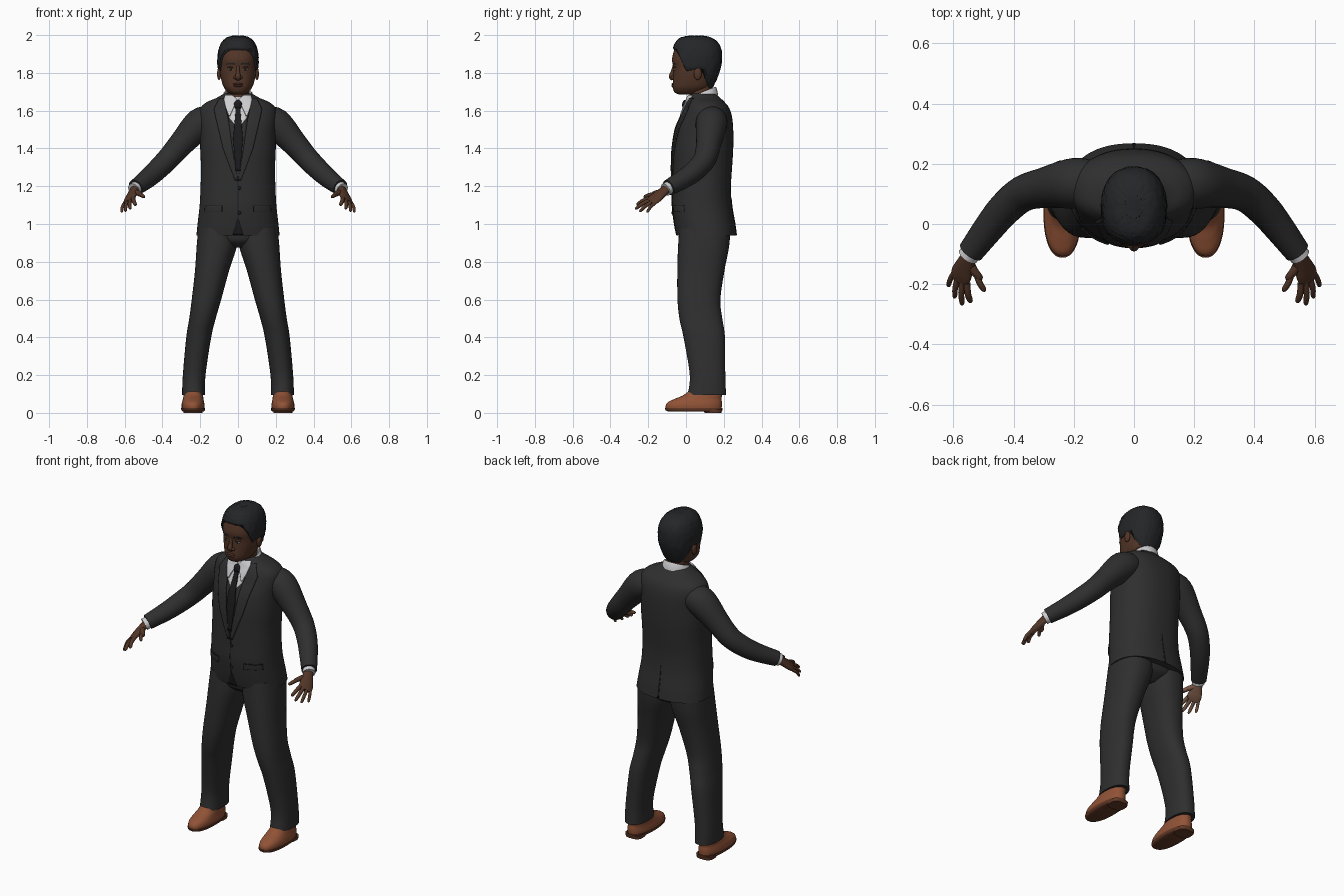
import bpy, bmesh, math, random
from mathutils import Vector

random.seed(4)
if "Cube" in bpy.data.objects:
    bpy.data.objects.remove(bpy.data.objects["Cube"], do_unlink=True)


def material(name, r, g, b):
    m = bpy.data.materials.new(name)
    m.use_nodes = True
    m.diffuse_color = (r, g, b, 1)
    bsdf = m.node_tree.nodes["Principled BSDF"]
    bsdf.inputs["Base Color"].default_value = (r, g, b, 1)
    bsdf.inputs["Roughness"].default_value = 0.8
    return m


SUIT = material("charcoal cloth", .028, .028, .029)
DARK = material("black cloth", .011, .011, .012)
SKIN = material("brown skin", .085, .036, .02)
PALM = material("light palm", .19, .095, .06)
HAIR = material("black hair", .018, .019, .021)
SHIRT = material("white cotton", .62, .62, .64)
LEATHER = material("tan leather", .28, .085, .037)
SOLE = material("brown sole", .12, .04, .02)
LIPS = material("lips", .11, .04, .03)
EYE = material("eye white", .4, .34, .31)


def spline(rows, steps=6):
    """Smooth curve through rows of numbers."""
    out = []
    for i in range(len(rows) - 1):
        a, b, c, d = (rows[max(i - 1, 0)], rows[i], rows[i + 1], rows[min(i + 2, len(rows) - 1)])
        for k in range(steps):
            t = k / steps
            out.append(tuple(q + .5 * t * (r - p + t * (2*p - 5*q + 4*r - s + t * (3*(q - r) + s - p)))
                             for p, q, r, s in zip(a, b, c, d)))
    return out + [tuple(rows[-1])]


def make(name, grid, mat, closed=True, mirror=False, out=None, rule=None):
    """Skin a list of point rows; closed rows get capped ends."""
    bm = bmesh.new()
    vs = [[bm.verts.new(p) for p in row] for row in grid]
    n = len(vs[0])
    for lo, hi in zip(vs, vs[1:]):
        for i in range(n if closed else n - 1):
            j = (i + 1) % n
            bm.faces.new((lo[i], lo[j], hi[j], hi[i]))
    if closed:
        bm.faces.new(vs[0])
        bm.faces.new(vs[-1])
    bmesh.ops.recalc_face_normals(bm, faces=bm.faces)
    bm.normal_update()
    if out and sum(f.normal.dot(out) for f in bm.faces) < 0:
        bmesh.ops.reverse_faces(bm, faces=bm.faces)
    mesh = bpy.data.meshes.new(name)
    mesh.materials.append(mat)
    if rule:
        mesh.materials.append(PALM)
        for f in bm.faces:
            f.material_index = int(rule(f))
    bm.to_mesh(mesh)
    bm.free()
    mesh.shade_smooth()
    mesh.set_sharp_from_angle(angle=math.radians(45))
    ob = bpy.data.objects.new(name, mesh)
    bpy.context.scene.collection.objects.link(ob)
    if mirror:
        ob.modifiers.new("mirror", 'MIRROR').use_mirror_merge = False
    return ob


def spow(v, e):
    return math.copysign(abs(v) ** e, v)


def point(row, a, p=2.3):
    """Point on a horizontal section (z, front y, back y, half width, centre x); angle 0 is the front."""
    z, yf, yb, rx = row[:4]
    x = row[4] if len(row) > 4 else 0
    return Vector((x + rx * spow(math.sin(a), 2 / p), (yf + yb) / 2 - (yb - yf) / 2 * spow(math.cos(a), 2 / p), z))


def body(name, rows, mat, mirror=False, n=40, steps=6, p=2.3):
    return make(name, [[point(r, math.tau * i / n, p) for i in range(n)] for r in spline(rows, steps)],
                mat, mirror=mirror)


def section(rows, z):
    """Section of a body at height z."""
    dense = spline(rows)
    for a, b in zip(dense, dense[1:]):
        if z <= b[0]:
            t = max(0, (z - a[0]) / (b[0] - a[0]))
            return [u + (v - u) * t for u, v in zip(a, b)]
    return dense[-1]


def surface_y(rows, x, z, side=-1, p=2.3):
    _, yf, yb, rx = section(rows, z)
    k = min(abs(x / rx), .97)
    return (yf + yb) / 2 + side * (yb - yf) / 2 * (1 - k ** p) ** (1 / p)


def strip(name, base, rows, mat, off=.005, mirror=False, side=-1, cols=8):
    """Thin plate laid on a body; rows are (z, x start, x end)."""
    grid = []
    for a, b in zip(rows, rows[1:]):
        for k in range(9):
            z, x0, x1 = (u + (v - u) * k / 8 for u, v in zip(a, b))
            if k < 8 or b is rows[-1]:
                xs = [x0 + (x1 - x0) * i / cols for i in range(cols + 1)]
                grid.append([(x, surface_y(base, x, z, side) + side * off, z) for x in xs])
    ob = make(name, grid, mat, closed=False, mirror=mirror, out=Vector((0, side, 0)))
    mod = ob.modifiers.new("thickness", 'SOLIDIFY')
    mod.thickness, mod.offset = .008, -1
    return ob


def tube(name, rows, mat, hint=(0, 0, 1), n=20, mirror=True, rule=None, steps=5):
    """Limb through rows of (x, y, z, width radius, depth radius)."""
    dense = spline(rows, steps)
    pts = [Vector(r[:3]) for r in dense]
    grid = []
    for i, r in enumerate(dense):
        t = (pts[min(i + 1, len(pts) - 1)] - pts[max(i - 1, 0)]).normalized()
        u = (Vector(hint) - t * t.dot(Vector(hint))).normalized()
        v = t.cross(u)
        grid.append([pts[i] + u * r[3] * math.cos(a) + v * r[4] * math.sin(a)
                     for a in (math.tau * k / n for k in range(n))])
    return make(name, grid, mat, mirror=mirror, rule=rule)


def ball(name, loc, size, mat, mirror=False):
    rows = [(loc[2] + size[2] * math.sin(a), loc[1] - size[1] * math.cos(a), loc[1] + size[1] * math.cos(a),
             size[0] * math.cos(a), loc[0]) for a in (math.pi * (k / 12 - .5) * .98 for k in range(13))]
    return body(name, rows, mat, mirror, n=18, steps=1, p=2)


# Jacket
JACKET = [(.94, -.05, .268, .22), (1.0, -.062, .26, .214), (1.1, -.074, .243, .203), (1.2, -.072, .238, .198),
          (1.3, -.07, .244, .196), (1.4, -.066, .25, .2), (1.5, -.05, .25, .2), (1.57, -.022, .243, .206),
          (1.615, -.005, .228, .198), (1.645, .008, .205, .165), (1.667, .015, .182, .115), (1.69, .025, .16, .075)]
body("jacket", JACKET, SUIT, n=56)
strip("waistcoat", JACKET, [(1.56, -.05, .05), (1.4, -.035, .035), (1.24, -.003, .003)], SUIT, .002)
strip("shirt_front", JACKET, [(1.67, -.07, .07), (1.56, -.046, .046), (1.53, -.02, .02)], SHIRT, .005)
strip("lapel", JACKET, [(1.668, .074, .098), (1.61, .064, .128), (1.56, .052, .118), (1.4, .03, .08),
                        (1.23, 0, .016)], SUIT, .009, mirror=True)
strip("tie", JACKET, [(1.652, -.018, .018), (1.6, -.013, .013), (1.45, -.026, .026), (1.28, -.012, .012)], DARK, .011)
ball("tie_knot", (0, surface_y(JACKET, 0, 1.63) - .008, 1.63), (.022, .014, .026), DARK)
strip("front_opening", JACKET, [(1.23, -.002, .002), (1.03, -.002, .002), (.942, -.028, .028)], DARK, .002)
strip("back_vent", JACKET, [(1.13, -.002, .002), (.942, -.005, .005)], DARK, .002, side=1)
strip("pocket_flap", JACKET, [(1.095, .085, .175), (1.065, .085, .178)], SUIT, .006, mirror=True)
strip("pocket_seam", JACKET, [(1.099, .085, .176), (1.095, .085, .176)], DARK, .004, mirror=True)
for z in (1.06, 1.19):
    ball("button", (.008, surface_y(JACKET, .008, z) - .002, z), (.009, .005, .009), DARK)

# Sleeves and cuffs
tube("sleeve", [(.13, .135, 1.55, .07, .075), (.2, .135, 1.53, .084, .084), (.30, .12, 1.425, .067, .067),
                (.37, .1, 1.345, .06, .06), (.43, .05, 1.285, .056, .056), (.48, -.01, 1.24, .051, .051),
                (.542, -.092, 1.193, .043, .043)], SUIT, n=28)
tube("shirt_cuff", [(.53, -.078, 1.2, .034, .034), (.552, -.108, 1.182, .035, .035)], SHIRT)

# Hands
SPREAD = Vector((.74, .56, -.4))
INWARD = Vector((-.645, .36, -.7))


def is_palm(face):
    return face.normal.dot(INWARD) > .45


def finger(name, base, tip, r):
    a, b = Vector(base), Vector(tip)
    mid = a.lerp(b, .5) - INWARD * .005
    rows = [(*a, r, r), (*mid, r * .95, r * .95), (*a.lerp(b, .88), r * .8, r * .8), (*b, r * .25, r * .25)]
    tube(name, rows, SKIN, SPREAD, n=12, rule=is_palm)


tube("hand", [(.54, -.092, 1.195, .025, .022), (.558, -.13, 1.163, .032, .02), (.573, -.165, 1.134, .04, .017),
              (.58, -.19, 1.117, .036, .011)], SKIN, SPREAD, rule=is_palm)
knuckles = Vector((.577, -.18, 1.124))
TIPS = {"index": (.543, -.262, 1.1), "middle": (.572, -.27, 1.08), "ring": (.597, -.247, 1.066),
        "little": (.618, -.208, 1.062)}
for i, (word, tip) in enumerate(TIPS.items()):
    finger(word + "_finger", knuckles + SPREAD * (i - 1.5) * .02, tip, .0115 - .0008 * i)
finger("thumb_root", (.55, -.12, 1.17), (.508, -.187, 1.153), .015)
finger("thumb", (.525, -.16, 1.158), (.496, -.225, 1.143), .011)

# Trousers
body("trouser_leg", [(.095, .008, .212, .061, .235), (.2, .02, .208, .06, .232), (.4, -.013, .206, .066, .208),
                     (.5, -.035, .192, .07, .188), (.6, -.045, .182, .078, .167), (.75, -.046, .203, .09, .138),
                     (.88, -.042, .228, .106, .113), (.98, -.035, .235, .105, .105)], SUIT, mirror=True)
body("trouser_seat", [(.875, .02, .16, .06), (.91, -.025, .215, .14), (.96, -.035, .235, .2)], SUIT)

# Shoes
body("shoe", [(.018, -.106, .188, .059, .238), (.04, -.107, .19, .061, .238), (.058, -.094, .19, .058, .238),
              (.075, -.058, .188, .054, .237), (.095, -.012, .19, .051, .236), (.13, .03, .18, .045, .235)],
     LEATHER, mirror=True)
body("shoe_sole", [(.007, -.095, .188, .055, .238), (.014, -.108, .192, .062, .238), (.026, -.112, .193, .063, .238)],
     SOLE, mirror=True, steps=2)
body("shoe_heel", [(0, .098, .188, .05, .238), (.02, .092, .191, .053, .238)], SOLE, mirror=True, steps=1, p=3)

# Neck and shirt collar
body("neck", [(1.62, .01, .15, .062), (1.68, .018, .14, .06), (1.76, .02, .135, .062)], SKIN)
collar = [[Vector((r * math.sin(a), .086 - r * math.cos(a), z - .028 * math.cos(a)))
           for a in (math.tau * k / 36 for k in range(36))]
          for r, z in ((.084, 1.655), (.077, 1.69), (.07, 1.699), (.064, 1.685))]
make("shirt_collar", collar, SHIRT)
strip("collar_flap", JACKET, [(1.683, .03, .07), (1.66, .004, .075), (1.62, .022, .066), (1.575, .042, .05)],
      SHIRT, .014, mirror=True)

# Head
HEAD = [(1.685, -.032, .05, .03), (1.695, -.058, .09, .05), (1.72, -.07, .128, .073), (1.75, -.07, .145, .085),
        (1.79, -.068, .162, .094), (1.83, -.068, .175, .098), (1.87, -.074, .181, .1), (1.91, -.066, .18, .097),
        (1.95, -.052, .165, .084), (1.978, -.025, .13, .056), (1.988, .03, .08, .02)]
body("head", HEAD, SKIN, n=48)
tube("nose", [(0, -.062, 1.84, .008, .008), (0, -.07, 1.805, .01, .011), (0, -.077, 1.78, .015, .014),
              (0, -.068, 1.765, .012, .008)], SKIN, (1, 0, 0), mirror=False)
ball("nostril", (.014, -.068, 1.775), (.011, .013, .009), SKIN, True)
ball("upper_lip", (0, -.067, 1.741), (.027, .011, .006), LIPS)
ball("lower_lip", (0, -.066, 1.731), (.024, .012, .007), LIPS)
eye_y = surface_y(HEAD, .038, 1.82)
ball("eye", (.038, eye_y + .004, 1.82), (.016, .008, .007), EYE, True)
ball("iris", (.038, eye_y - .002, 1.82), (.007, .004, .007), HAIR, True)
ball("eyelid", (.038, eye_y + .003, 1.829), (.019, .01, .006), SKIN, True)
strip("eyebrow", HEAD, [(1.853, .024, .052), (1.844, .016, .062)], HAIR, .002, mirror=True)
ball("ear", (.1, .062, 1.795), (.011, .021, .033), SKIN, True)

# Hair cap following the hairline round the head
LINE = [(0, 1.922), (35, 1.918), (52, 1.88), (68, 1.81), (80, 1.815), (105, 1.82), (118, 1.77), (150, 1.718),
        (180, 1.712)]


def hairline(a):
    d = abs((math.degrees(a) + 180) % 360 - 180)
    for (p, z0), (q, z1) in zip(LINE, LINE[1:]):
        if d <= q:
            return z0 + (z1 - z0) * (d - p) / (q - p)
    return LINE[-1][1]


centre = Vector((0, .055, 1.84))
hair = []
for j in range(23):
    t = math.sin(j / 22 * math.pi / 2)
    row = []
    for k in range(72):
        a = math.tau * k / 72
        low = hairline(a)
        q = point(section(HEAD, low + (1.987 - low) * t), a)
        push = .002 if j == 0 else .0095 + random.uniform(-.002, .002)
        row.append(q + (q - centre).normalized() * push)
    hair.append(row)
make("hair", hair, HAIR)
